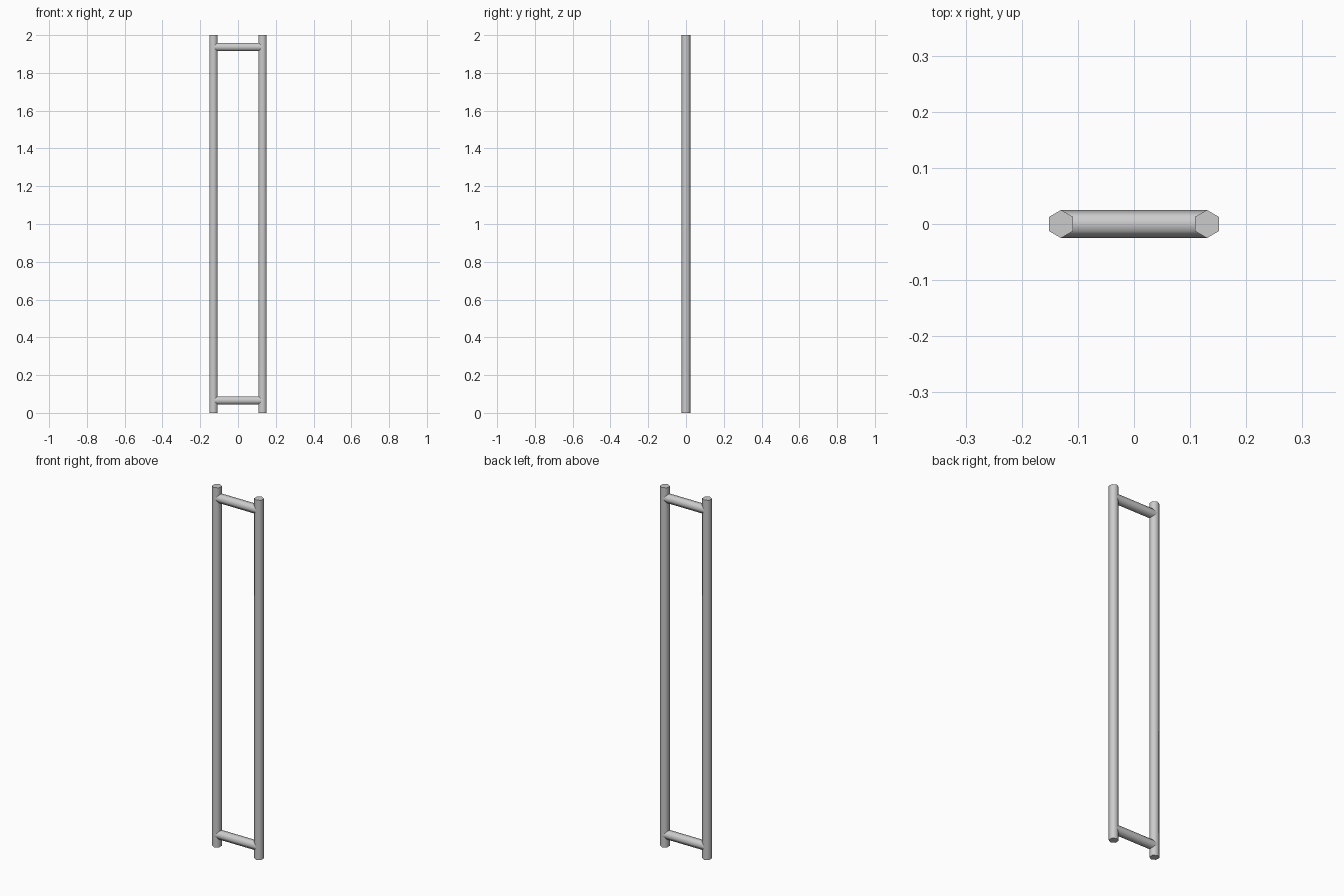
import bpy
from math import radians

if "Cube" in bpy.data.objects:
    bpy.data.objects.remove(bpy.data.objects["Cube"])

RADIUS = 0.025
POST_X = 0.13
HEIGHT = 2.0


def hex_bar(name, location, length, rotation=(0, 0, 0)):
    """Six-sided bar with smooth sides and sharp end caps."""
    bpy.ops.mesh.primitive_cylinder_add(vertices=6, radius=RADIUS, depth=length,
                                        location=location, rotation=rotation)
    bar = bpy.context.object
    bar.name = name
    bpy.ops.object.shade_smooth_by_angle(angle=radians(65))
    return bar


# Upright posts
for side, x in (("left", -POST_X), ("right", POST_X)):
    hex_bar(f"{side}_post", (x, 0, HEIGHT / 2), HEIGHT)

# Crossbars, ending on the post centre lines
for level, z in (("bottom", 0.066), ("top", HEIGHT - 0.063)):
    hex_bar(f"{level}_crossbar", (0, 0, z), 2 * POST_X, (0, radians(90), 0))
